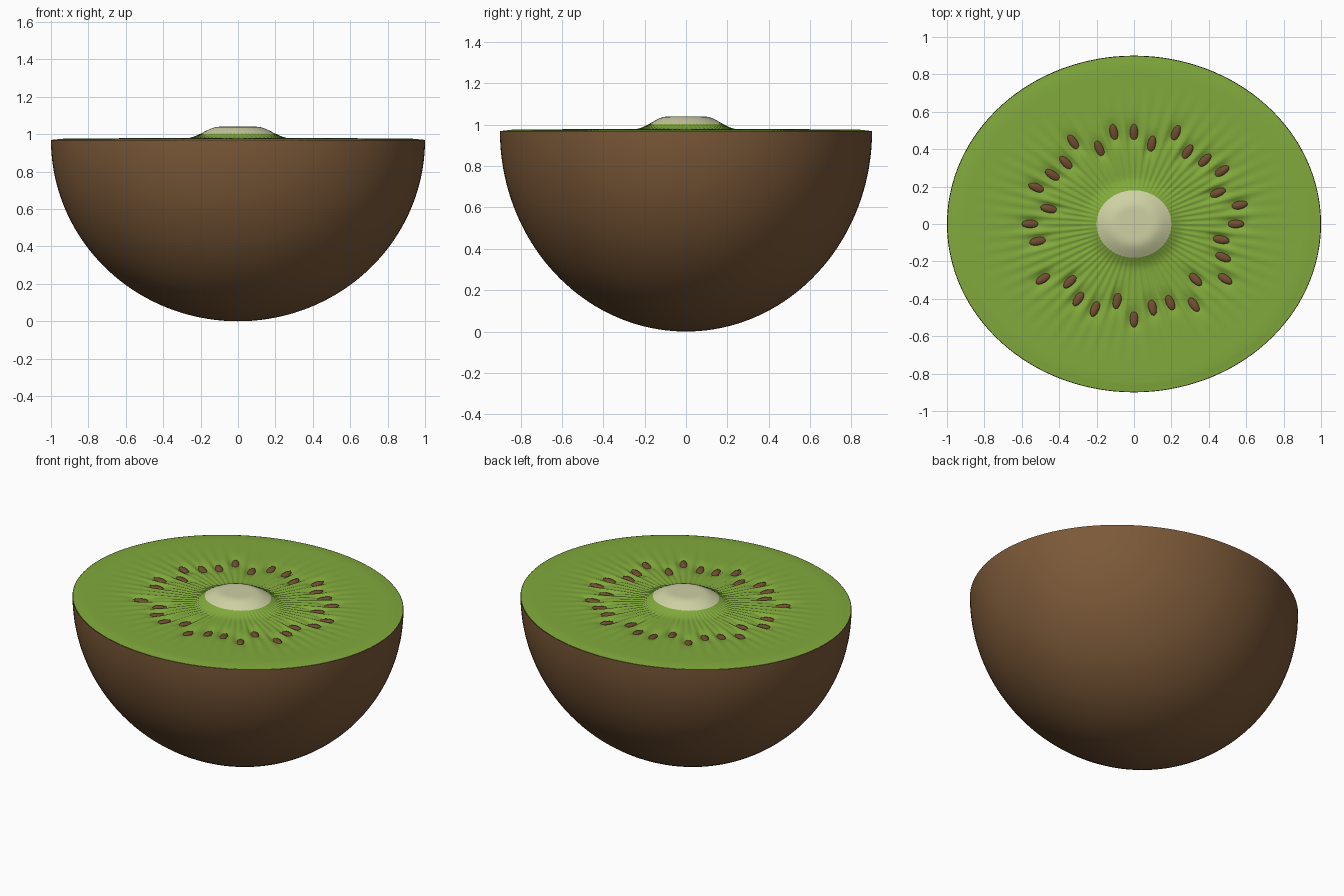
import bpy, bmesh
from math import sin, cos, pi, exp, radians
from mathutils import Vector, Matrix

cube = bpy.data.objects.get("Cube")
if cube:
    bpy.data.objects.remove(cube, do_unlink=True)

SQUASH = 0.9      # the fruit is slightly narrower front to back
RIM = 0.97        # height of the cut
SEGMENTS = 256
STEP = 2 * pi / 32
# distance of each seed from the middle, clockwise from the back (0 = no seed)
SEED_RADII = [.54, .48, .58, .51, .53, .56, .48, .57, .54, .47, .51, .58, .46, .57, .5, .5,
              .56, .46, .54, .53, .48, .58, 0, .52, .55, .46, .56, .52, .51, .58, .48, .55]


def material(name, colour):
    mat = bpy.data.materials.new(name)
    mat.use_nodes = True
    mat.diffuse_color = (*colour, 1)
    mat.node_tree.nodes["Principled BSDF"].inputs["Base Color"].default_value = (*colour, 1)
    return mat


skin_brown = material("skin brown", (.2, .1, .04))
flesh_green = material("flesh green", (.22, .4, .045))
core_cream = material("core cream", (.62, .64, .37))
seed_brown = material("seed brown", (.17, .075, .032))


def finish(bm, name, mats, smooth=True):
    bmesh.ops.recalc_face_normals(bm, faces=bm.faces)
    mesh = bpy.data.meshes.new(name)
    bm.to_mesh(mesh)
    bm.free()
    for mat in mats:
        mesh.materials.append(mat)
    for poly in mesh.polygons:
        poly.use_smooth = smooth
    obj = bpy.data.objects.new(name, mesh)
    bpy.context.collection.objects.link(obj)
    return obj


def polar_surface(radii, segments, height):
    """Oval surface from a middle point out through rings of the given radii."""
    bm = bmesh.new()
    middle = bm.verts.new((0, 0, height(0, 0)))
    rings = []
    for r in radii:
        angles = [2 * pi * i / segments for i in range(segments)]
        rings.append([bm.verts.new((r * sin(a), SQUASH * r * cos(a), height(r, a)))
                      for a in angles])
    for i in range(segments):
        j = (i + 1) % segments
        bm.faces.new((middle, rings[0][i], rings[0][j]))
        for a, b in zip(rings, rings[1:]):
            bm.faces.new((a[i], b[i], b[j], a[j]))
    return bm


def ramp(lo, hi, x):
    t = min(max((x - lo) / (hi - lo), 0), 1)
    return t * t * (3 - 2 * t)


# Skin: half of an oval ball
skin_radii = [sin(pi / 2 * k / 40) for k in range(1, 41)]
bm = polar_surface(skin_radii, 128, lambda r, a: RIM * (1 - max(1 - r * r, 0) ** .5))
finish(bm, "skin", [skin_brown])


# Flesh: cut face with a raised core, radial ridges and a dimple at each seed
def flesh_height(r, a):
    z = RIM + .006 * ramp(1, .93, r) + .064 * ramp(.28, .1, r)
    z += .003 * cos(64 * a) * ramp(.16, .3, r) * ramp(.9, .55, r)
    nearest = round(a / STEP) % 32
    seed = SEED_RADII[nearest]
    if seed:
        across = r * sin(a - nearest * STEP)
        z -= .022 * exp(-(across / .03) ** 2 - ((r - seed) / .065) ** 2)
    return z


flesh_radii = [.02 * k for k in range(1, 20)] + [.38 + .0125 * k for k in range(1, 23)]
flesh_radii += [.655 + .04 * k for k in range(1, 8)] + [.96, .98, .998]
bm = polar_surface(flesh_radii, SEGMENTS, flesh_height)
for face in bm.faces:
    c = face.calc_center_median()
    face.material_index = int(Vector((c.x, c.y / SQUASH)).length < .2)
finish(bm, "flesh", [flesh_green, core_cream])

# Seeds: long drops resting in the dimples, tipped towards the core
bm = bmesh.new()
for k, r in enumerate(SEED_RADII):
    if not r:
        continue
    a = k * STEP
    place = Matrix.Translation((r * sin(a), SQUASH * r * cos(a), RIM - .012))
    turn = Matrix.Rotation(-a, 4, 'Z') @ Matrix.Rotation(radians(8), 4, 'X')
    size = Matrix.Diagonal((.023, .052, .014, 1))
    bmesh.ops.create_uvsphere(bm, u_segments=12, v_segments=8, radius=1,
                              matrix=place @ turn @ size)
finish(bm, "seeds", [seed_brown])
